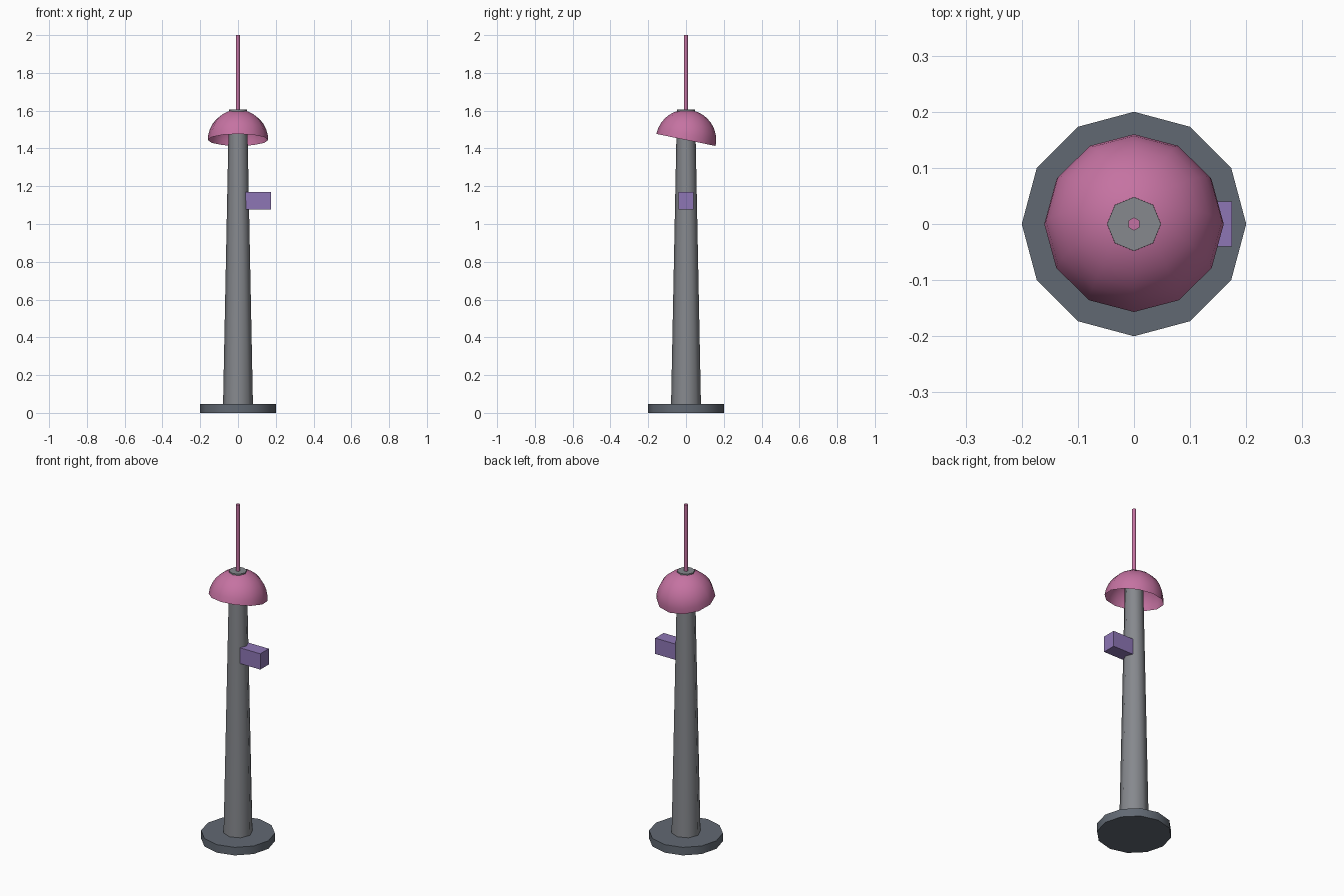
import bpy, bmesh, math
from mathutils import Matrix

if "Cube" in bpy.data.objects:
    bpy.data.objects.remove(bpy.data.objects["Cube"])


def material(name, rgb):
    m = bpy.data.materials.new(name)
    m.diffuse_color = (*rgb, 1)
    m.use_nodes = True
    m.node_tree.nodes["Principled BSDF"].inputs["Base Color"].default_value = m.diffuse_color
    return m


def finish(name, bm, mat, smooth=True):
    mesh = bpy.data.meshes.new(name)
    bm.to_mesh(mesh)
    bm.free()
    ob = bpy.data.objects.new(name, mesh)
    bpy.context.collection.objects.link(ob)
    mesh.materials.append(mat)
    if smooth:
        bpy.ops.object.select_all(action='DESELECT')
        ob.select_set(True)
        bpy.context.view_layer.objects.active = ob
        bpy.ops.object.shade_smooth_by_angle(angle=math.radians(65))
    return ob


def column(name, sides, r_bottom, r_top, z0, z1, mat):
    bm = bmesh.new()
    bmesh.ops.create_cone(bm, cap_ends=True, segments=sides, radius1=r_bottom,
                          radius2=r_top, depth=z1 - z0,
                          matrix=Matrix.Translation((0, 0, (z0 + z1) / 2)))
    return finish(name, bm, mat)


slate = material("slate", (0.12, 0.14, 0.17))
grey = material("grey", (0.24, 0.25, 0.27))
pink = material("pink", (0.56, 0.17, 0.36))
purple = material("purple", (0.27, 0.18, 0.46))

TOP = 1.605  # pole height

# Foot plate, tapered pole, antenna
column("base_plate", 12, 0.2, 0.2, 0, 0.048, slate)
column("pole", 8, 0.08, 0.048, 0, TOP, grey)
column("antenna", 6, 0.0118, 0.0118, TOP - 0.005, 2.0, pink)

# Open dome, tilted so its front rim is raised
bm = bmesh.new()
bmesh.ops.create_uvsphere(bm, u_segments=12, v_segments=16, radius=0.16)
bmesh.ops.delete(bm, geom=[v for v in bm.verts if v.co.z < -1e-4], context='VERTS')
bmesh.ops.transform(bm, verts=bm.verts, matrix=Matrix.Translation((0, 0, TOP - 0.16))
                    @ Matrix.Rotation(-0.2, 4, 'X'))
finish("dome", bm, pink)

# Equipment box on the side of the pole
bm = bmesh.new()
bmesh.ops.create_cube(bm, size=1, matrix=Matrix.Translation((0.1, 0, 1.1235))
                      @ Matrix.Diagonal((0.15, 0.08, 0.094, 1)))
finish("equipment_box", bm, purple, smooth=False)
